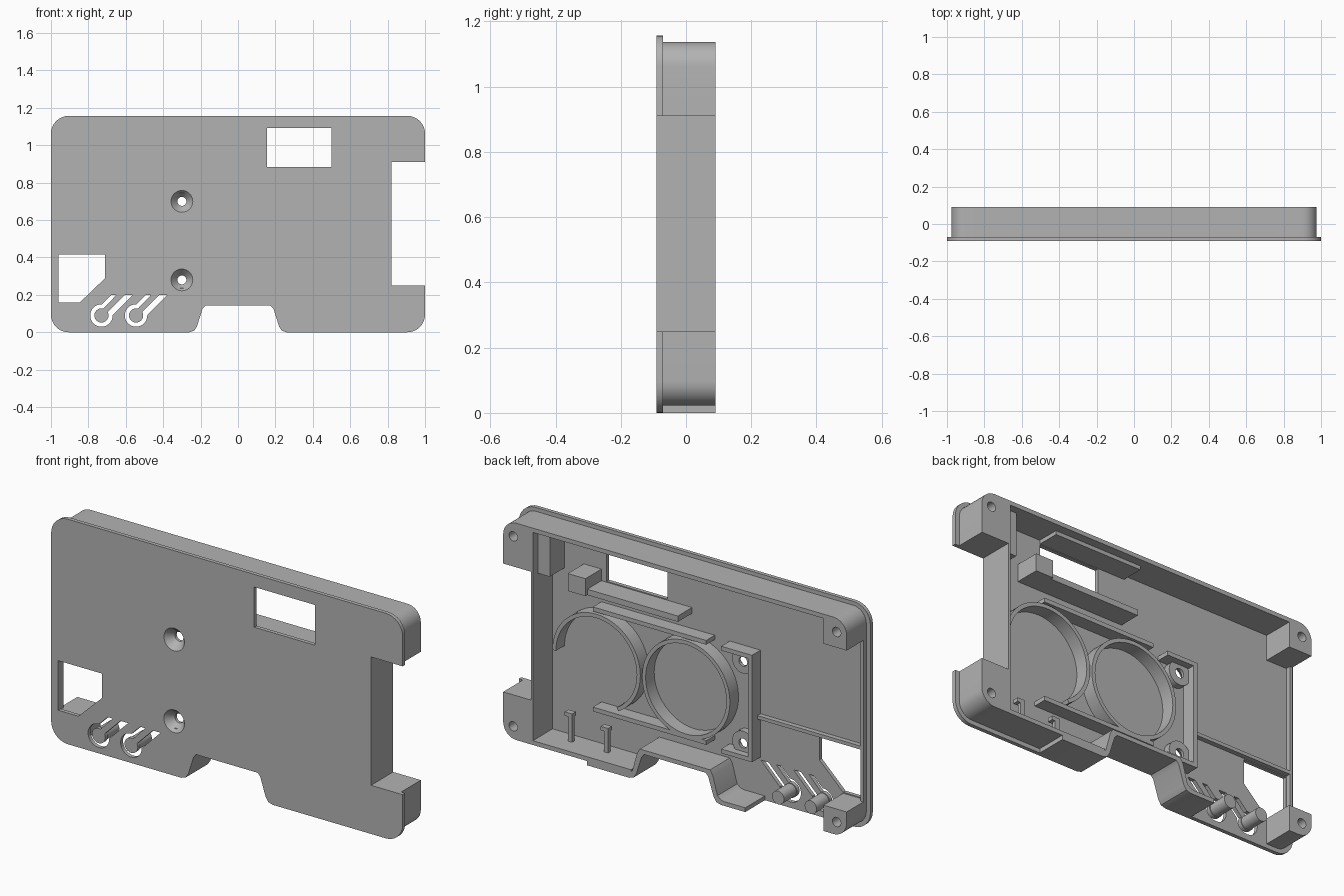
import bpy, bmesh
from math import sin, cos, pi, radians

cube = bpy.data.objects.get("Cube")
if cube:
    bpy.data.objects.remove(cube, do_unlink=True)

grey = bpy.data.materials.new("plastic_grey")
grey.use_nodes = True
colour = (0.45, 0.45, 0.45, 1)
grey.diffuse_color = colour
grey.node_tree.nodes["Principled BSDF"].inputs["Base Color"].default_value = colour

FRONT, BASE, BACK = -0.09, -0.07, 0.09
ROOT = BASE - 0.005   # parts sink slightly into the plate
W = 0.022             # wall thickness


def finish(name, bm):
    bmesh.ops.recalc_face_normals(bm, faces=bm.faces)
    mesh = bpy.data.meshes.new(name)
    bm.to_mesh(mesh)
    bm.free()
    obj = bpy.data.objects.new(name, mesh)
    bpy.context.collection.objects.link(obj)
    mesh.materials.append(grey)
    return obj


def prism(name, pts, y0, y1):
    """Extrude an (x, z) outline from y0 to y1."""
    bm = bmesh.new()
    face = bm.faces.new([bm.verts.new((x, y0, z)) for x, z in pts])
    new = bmesh.ops.extrude_face_region(bm, geom=[face])["geom"]
    moved = [v for v in new if isinstance(v, bmesh.types.BMVert)]
    bmesh.ops.translate(bm, verts=moved, vec=(0, y1 - y0, 0))
    return finish(name, bm)


def box(name, x0, x1, z0, z1, y1, y0=ROOT):
    return prism(name, [(x0, z0), (x1, z0), (x1, z1), (x0, z1)], y0, y1)


def arc(x, z, r, a0, a1, n=8):
    return [(x + r * cos(radians(a0 + (a1 - a0) * i / n)),
             z + r * sin(radians(a0 + (a1 - a0) * i / n))) for i in range(n + 1)]


def disc(name, x, z, r, y0, y1, n=32):
    return prism(name, arc(x, z, r, 0, 360, n)[:-1], y0, y1)


def cone(name, x, z, r0, r1, y0, y1, n=32):
    bm = bmesh.new()
    ends = [[bm.verts.new((px, y, pz)) for px, pz in arc(x, z, r, 0, 360, n)[:-1]]
            for r, y in ((r0, y0), (r1, y1))]
    for i in range(n):
        j = (i + 1) % n
        bm.faces.new((ends[0][i], ends[0][j], ends[1][j], ends[1][i]))
    bm.faces.new(ends[0])
    bm.faces.new(ends[1])
    return finish(name, bm)


def cut(obj, cutters):
    for c in cutters:
        mod = obj.modifiers.new("cut", 'BOOLEAN')
        mod.operation, mod.solver, mod.object = 'DIFFERENCE', 'EXACT', c
    bpy.context.view_layer.update()
    graph = bpy.context.evaluated_depsgraph_get()
    mesh = bpy.data.meshes.new_from_object(obj.evaluated_get(graph))
    obj.modifiers.clear()
    obj.data = mesh
    for c in cutters:
        bpy.data.objects.remove(c, do_unlink=True)


# Front plate with side cutout and bottom notch
notch = [(-0.26, 0), (-0.235, 0.008), (-0.22, 0.03), (-0.19, 0.125), (-0.175, 0.142)]
notch += [(-x, z) for x, z in reversed(notch)]
R = 0.095
plate = prism("front_plate",
              arc(-1 + R, R, R, 180, 270) + notch + arc(1 - R, R, R, 270, 360)
              + [(1, 0.25), (0.82, 0.25), (0.82, 0.91), (1, 0.91)]
              + arc(1 - R, 1.157 - R, R, 0, 90) + arc(-1 + R, 1.157 - R, R, 90, 180),
              FRONT, BASE)

# Screw bosses behind the plate
SCREWS = [(-0.3, 0.28), (-0.3, 0.70)]
bosses = [disc("screw_boss", x, z, 0.062, ROOT, -0.035) for x, z in SCREWS]


def screw_cutters():
    return ([cone("sink", x, z, 0.06, 0.024, -0.092, -0.05) for x, z in SCREWS]
            + [disc("bore", x, z, 0.024, -0.1, 0) for x, z in SCREWS])


# Windows, push-button slots and screw holes
BUTTONS = [(-0.73, 0.09), (-0.545, 0.09)]
holes = screw_cutters()
holes.append(box("port_cutter", 0.155, 0.5, 0.885, 1.092, 0, -0.1))
holes.append(prism("corner_cutter", [(-0.96, 0.16), (-0.845, 0.16), (-0.71, 0.29),
                                     (-0.71, 0.415), (-0.96, 0.415)], -0.1, 0))
for x, z in BUTTONS:
    holes.append(disc("ring_cutter", x, z, 0.06, -0.1, 0))
    holes.append(prism("arm_cutter", [(x - 0.058, z), (x + 0.058, z),
                                      (x + 0.168, 0.2), (x + 0.052, 0.2)], -0.1, 0))
cut(plate, holes)
for b in bosses:
    cut(b, screw_cutters())

# Push buttons: spring arm, cap and plunger
for x, z in BUTTONS:
    prism("button_arm", [(x - 0.025, z), (x + 0.015, z),
                         (x + 0.13, 0.205), (x + 0.085, 0.205)], FRONT, BASE)
    disc("button_cap", x, z, 0.038, FRONT, BASE)
    disc("button_plunger", x, z, 0.034, ROOT, 0.03)

# Corner blocks with one rounded corner and a screw hole
XO, Z0, Z1, r = 0.977, 0.022, 1.137, 0.075


def corner_block(sx, top, inner_x, inner_z):
    z = Z1 if top else Z0
    sz = 1 if top else -1
    curve = [(sx * x, z - sz * r + sz * dz)
             for x, dz in arc(XO - r, 0, r, 0, 90)]
    obj = prism("corner_block", curve + [(sx * inner_x, z), (sx * inner_x, inner_z),
                                         (sx * XO, inner_z)], ROOT, BACK)
    cut(obj, [disc("bore", sx * 0.92, 1.065 if top else 0.088, 0.024, 0, 0.1, 20)])


corner_block(1, True, 0.82, 0.91)
corner_block(1, False, 0.82, 0.25)
corner_block(-1, True, 0.845, 0.985)
corner_block(-1, False, 0.845, 0.155)

# Outer walls
box("top_wall", -0.86, 0.84, Z1 - W, Z1, BACK)
box("cutout_wall", 0.808, 0.82, Z0, Z1, BACK)
box("bottom_wall", 0.25, 0.83, Z0, Z0 + W, BACK)
box("side_lip", -XO, -0.962, 0.14, 1.0, -0.045)
inner = [(0.2, 0.164), (0.215, 0.14), (0.242, 0.042), (0.262, 0.026), (0.28, 0.022)]
prism("notch_wall", [(-0.4, 0)] + notch + [(0.5, 0), (0.5, W)]
      + inner[::-1] + [(-x, z) for x, z in inner] + [(-0.4, W)], ROOT, BACK)

# Port surround
box("port_shelf", 0.015, 0.55, 0.85, 0.88, 0.045)
box("port_top_rail", 0.0, 0.5, 1.095, 1.12, 0.045)
box("port_stop", 0.53, 0.63, 0.85, 0.94, 0.06)
box("corner_pad", 0.74, 0.81, 0.89, 1.12, 0.05)


# Round holders between two rails
def ring(name, x, z, a0, a1):
    closed = a1 - a0 == 360
    n = 48
    if closed:
        obj = disc(name, x, z, 0.25, ROOT, 0.0, n)
        cut(obj, [disc("core", x, z, 0.23, -0.1, 0.1, n)])
    else:
        prism(name, arc(x, z, 0.25, a0, a1, n) + arc(x, z, 0.23, a1, a0, n), ROOT, 0.0)


ring("round_holder", 0.0, 0.49, 0, 360)
ring("open_round_holder", 0.51, 0.49, 0, 240)
for z in (0.235, 0.75):
    box("holder_rail", -0.115, 0.53, z, z + 0.022, 0.0)

# Bracket around the screw bosses
box("bracket_wall", -0.375, -0.353, 0.215, 0.765, 0.0)
for z in (0.215, 0.743):
    box("bracket_arm", -0.36, -0.2, z, z + W, 0.0)

# Low ridge over the corner window
box("window_ridge", -0.97, -0.36, 0.42, 0.438, -0.045)

# Small hooked posts by the bottom wall
for x, z in ((0.66, 0.19), (0.455, 0.17)):
    box("hook_post", x - 0.012, x + 0.012, 0.03, z, 0.0, -0.02)
    box("hook_tip", x - 0.012, x + 0.03, z - 0.02, z, 0.0, -0.03)

# Smooth the round parts, keep edges sharp
bpy.ops.object.select_all(action='DESELECT')
for obj in bpy.context.scene.objects:
    if obj.type == 'MESH':
        obj.select_set(True)
        bpy.context.view_layer.objects.active = obj
bpy.ops.object.shade_smooth_by_angle(angle=radians(30))
